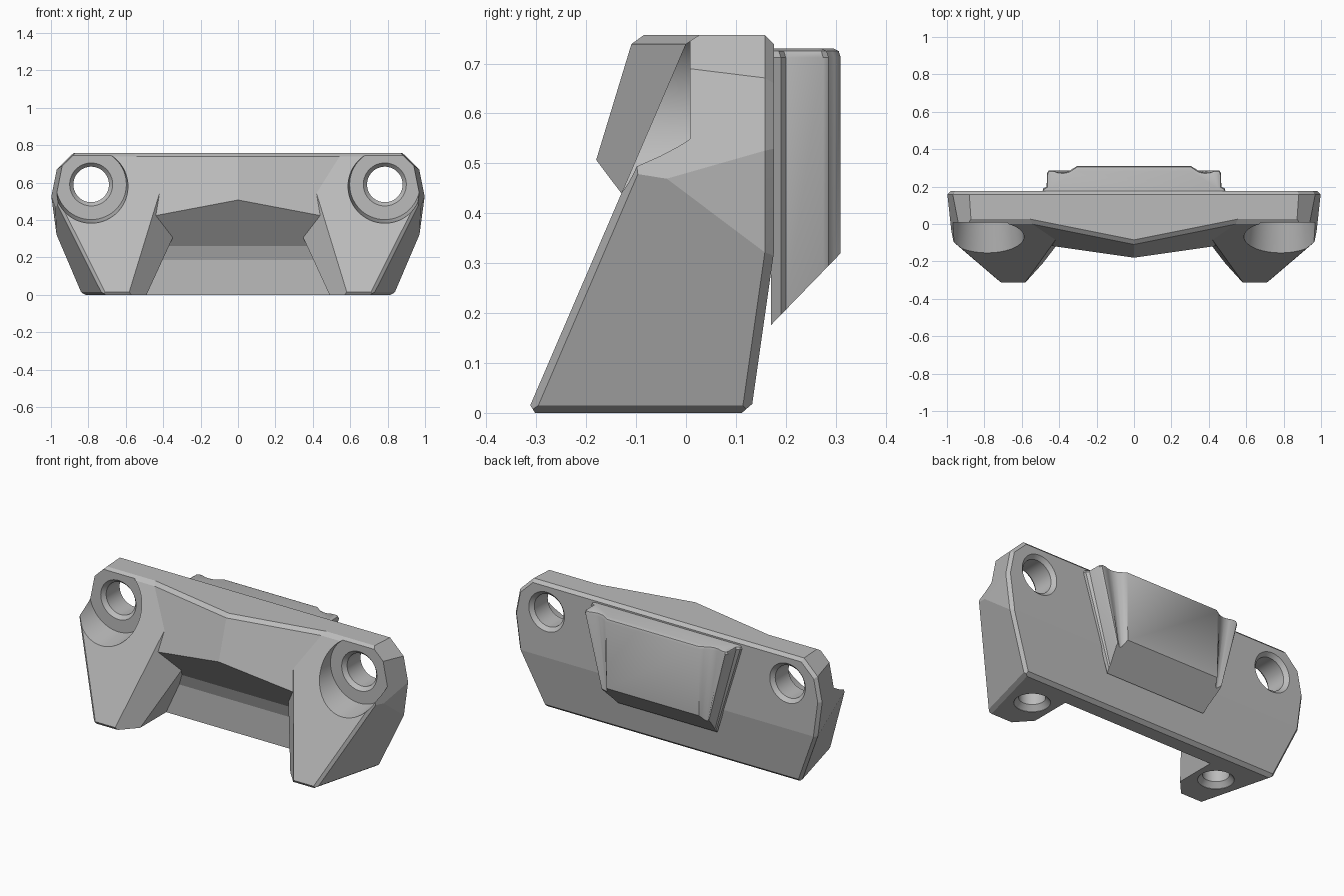
import bpy, bmesh, math
from mathutils import Vector

cube = bpy.data.objects.get("Cube")
if cube:
    bpy.data.objects.remove(cube, do_unlink=True)

grey = bpy.data.materials.new("matte_grey")
grey.use_nodes = True
GREY = (0.5, 0.5, 0.5, 1)
grey.diffuse_color = GREY
grey.node_tree.nodes["Principled BSDF"].inputs["Base Color"].default_value = GREY


def plane(normal, point):
    """Half-space kept on the inner side of an outward normal."""
    n = Vector(normal).normalized()
    return n, n.dot(Vector(point))


def chamfer(a, b, d=0.018):
    """Extra half-space that trims the edge shared by two planes."""
    n = a[0] + b[0]
    return n.normalized(), (a[1] + b[1] - d) / n.length


def flip(p):
    return Vector((-p[0].x, p[0].y, p[0].z)), p[1]


def add_object(name, bm):
    bmesh.ops.recalc_face_normals(bm, faces=bm.faces)
    mesh = bpy.data.meshes.new(name)
    bm.to_mesh(mesh)
    bm.free()
    mesh.materials.append(grey)
    ob = bpy.data.objects.new(name, mesh)
    bpy.context.collection.objects.link(ob)
    return ob


def clip(bm, planes):
    for n, o in planes:
        cut = bmesh.ops.bisect_plane(bm, geom=bm.verts[:] + bm.edges[:] + bm.faces[:], dist=1e-6,
                                     plane_co=n * o, plane_no=n, clear_outer=True)
        edges = [e for e in cut["geom_cut"] if isinstance(e, bmesh.types.BMEdge)]
        if edges:
            bmesh.ops.holes_fill(bm, edges=edges, sides=0)


def solid(name, planes):
    bm = bmesh.new()
    bmesh.ops.create_cube(bm, size=4)
    clip(bm, planes)
    return add_object(name, bm)


def combine(target, other, operation):
    mod = target.modifiers.new(operation, "BOOLEAN")
    mod.object, mod.operation, mod.solver = other, operation, "EXACT"
    bpy.context.view_layer.objects.active = target
    bpy.ops.object.modifier_apply(modifier=mod.name)
    bpy.data.objects.remove(other, do_unlink=True)


def revolve(name, profile, centre, axis):
    """Turned cutter from (radius, distance along axis) pairs."""
    bm = bmesh.new()
    rings = []
    for r, h in profile:
        ring = []
        for i in range(64):
            c, s = r * math.cos(math.tau * i / 64), r * math.sin(math.tau * i / 64)
            co = (c, h, s) if axis == "Y" else (c, s, h)
            ring.append(bm.verts.new(Vector(centre) + Vector(co)))
        rings.append(ring)
    for a, b in zip(rings, rings[1:]):
        for i in range(64):
            j = (i + 1) % 64
            bm.faces.new((a[i], a[j], b[j], b[i]))
    bm.faces.new(rings[0])
    bm.faces.new(rings[-1])
    return add_object(name, bm)


# Bounding planes of the bracket
top = plane((0, 0, 1), (0, 0, 0.757))
bottom = plane((0, 0, -1), (0, 0, 0))
back = plane((0, 1, 0), (0, 0.176, 0))
low_back = plane((0, 1, -0.143), (0, 0.133, 0.02))
slant = plane((0, -1, 0.43), (0, -0.31, 0.02))
sides = [plane((1, -0.262, -0.39), (0.73, -0.31, 0.02)),
         plane((1, -0.071, -0.136), (0.97, 0.158, 0.32)),
         plane((1, -0.167, 0.2), (1, 0.176, 0.53)),
         plane((1, -0.065, 1.03), (0.97, 0.158, 0.67))]
shell = [top, bottom, back, low_back, chamfer(top, back), chamfer(bottom, low_back)]
side_set = sides + [chamfer(s, b) for s in sides for b in (back, low_back)]
side_set.append(chamfer(sides[0], bottom, 0.015))

# Thin rear wall across the full width
wall = plane((0, -1, 0), (0, 0.03, 0))
body = solid("bracket_body", shell + side_set + [flip(p) for p in side_set] + [wall])

# Ridged brow between the legs
brow_face = plane((0.2, -1, 0.304), (0, -0.11, 0.737))
underside = plane((0, -1.33, -1), (0, -0.18, 0.507))
limit = plane((1, 0, 0), (0.7, 0, 0))
half = [brow_face, limit, chamfer(brow_face, top)]
combine(body, solid("brow", shell + [underside] + half + [flip(p) for p in half]), "UNION")

# Soft inner corner below the brow
fillet = [chamfer(wall, underside, -0.025), plane((0, 0, -1), (0, 0, 0.1)),
          plane((0, 0, 1), (0, 0, 0.35)), plane((0, 1, 0), (0, 0.1, 0)),
          plane((1, 0, 0), (0.5, 0, 0)), plane((-1, 0, 0), (-0.5, 0, 0))]
combine(body, solid("corner_fillet", fillet), "UNION")

# Sloping legs
leg = shell + side_set + [slant, chamfer(slant, bottom, 0.015), chamfer(slant, top),
                          chamfer(slant, sides[0], 0.015),
                          plane((-1, -0.91, 0.085), (0.58, -0.31, 0.02)),
                          plane((-1, 0, -0.46), (0.48, 0, 0.02))]
combine(body, solid("left_leg", leg), "UNION")
combine(body, solid("right_leg", [flip(p) for p in leg]), "UNION")

# Bolt pockets, through holes and foot holes
for s in (1, -1):
    centre = (0.785 * s, 0, 0.59)
    combine(body, revolve("pocket", [(0.225, -0.3), (0.188, 0.008)], centre, "Y"), "DIFFERENCE")
    opening = [plane((0, 1, 0), (0, 0.008, 0)), plane((0, 0, -1), (0, 0, 0.59)),
               plane((-s, 0, 0), centre)]
    combine(body, solid("pocket_opening", opening), "DIFFERENCE")
    hole = [(0.115, -0.1), (0.115, 0.008), (0.095, 0.03), (0.095, 0.155), (0.118, 0.178), (0.118, 0.3)]
    combine(body, revolve("bolt_hole", hole, centre, "Y"), "DIFFERENCE")
    foot = [(0.095, -0.1), (0.095, 0.002), (0.07, 0.03), (0.07, 0.2)]
    combine(body, revolve("foot_hole", foot, (0.62 * s, -0.08, 0), "Z"), "DIFFERENCE")

# Rear block: raised centre with hollow-sided wings tapering downward
section = [(0.49, 0.17), (0.485, 0.19), (0.467, 0.2), (0.465, 0.275), (0.455, 0.286),
           (0.435, 0.286), (0.41, 0.277), (0.38, 0.274), (0.35, 0.281), (0.325, 0.297), (0.305, 0.31)]
bm = bmesh.new()
rings = []
for z, inset in ((0.1, 0), (0.712, 0), (0.725, 0.004), (0.73, 0.014)):
    taper = max(0, min(1, (z - 0.17) / 0.53))
    right = [(0.3 + (x - 0.3) * taper - inset, y - inset * (y > 0.18)) for x, y in section]
    outline = right + [(-x, y) for x, y in reversed(right)]
    rings.append([bm.verts.new((x, y, z)) for x, y in outline])
count = len(rings[0])
for a, b in zip(rings, rings[1:]):
    for i in range(count):
        j = (i + 1) % count
        bm.faces.new((a[i], a[j], b[j], b[i]))
bm.faces.new(rings[0])
bm.faces.new(rings[-1])
clip(bm, [plane((0, 1, -0.97), (0, 0.31, 0.32))])
block = add_object("rear_block", bm)

# Shading
for ob, angle in ((body, 7), (block, 35)):
    bpy.ops.object.select_all(action="DESELECT")
    ob.select_set(True)
    bpy.context.view_layer.objects.active = ob
    bpy.ops.object.shade_smooth_by_angle(angle=math.radians(angle))
